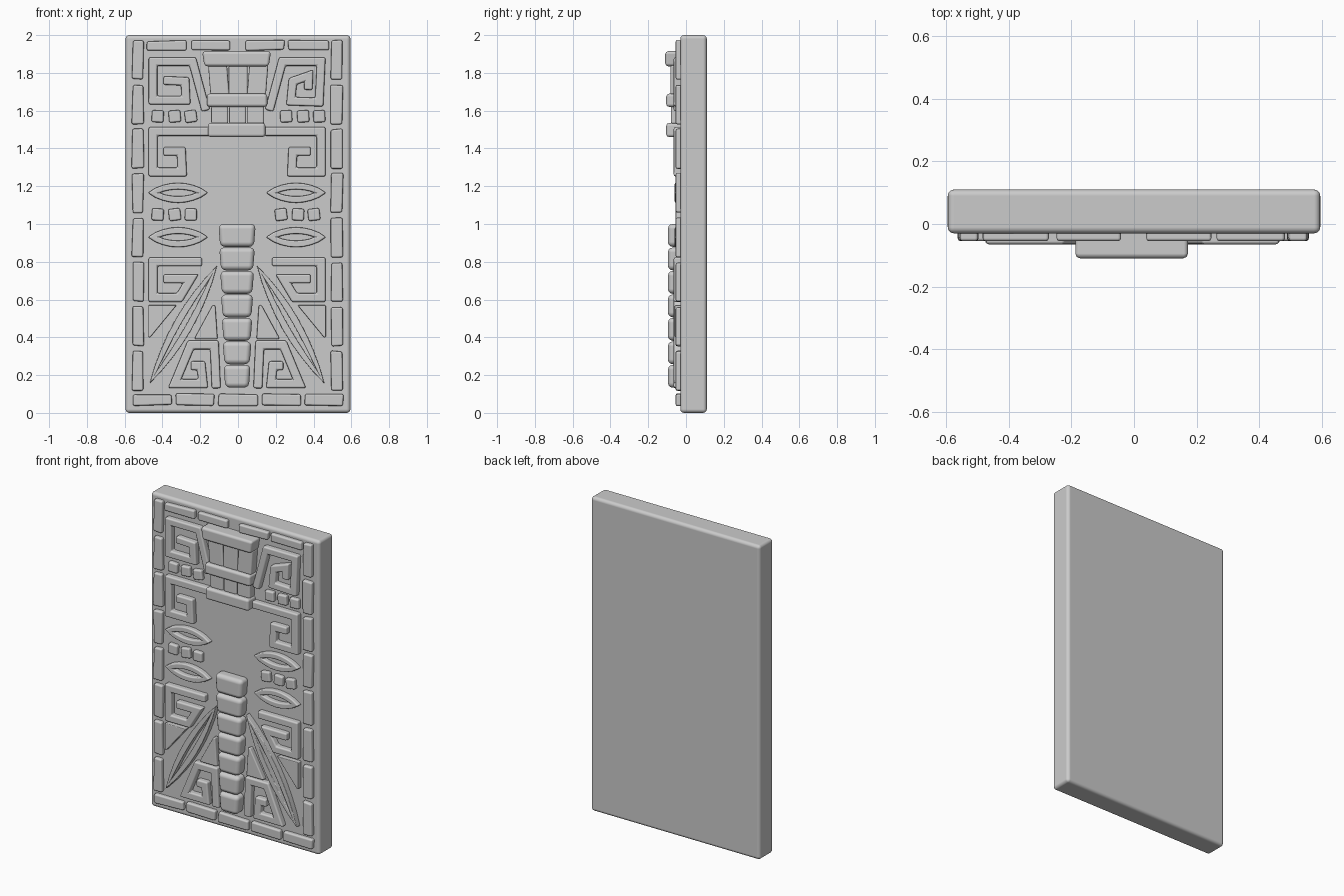
import bpy, bmesh, math, random
from mathutils import Vector

if "Cube" in bpy.data.objects:
    bpy.data.objects.remove(bpy.data.objects["Cube"])

random.seed(4)
AXIS = -0.005   # relief mirror line
BACK = -0.015   # reliefs sink slightly into the slab


def finish(name, bm, bevel, segments=2):
    bmesh.ops.recalc_face_normals(bm, faces=bm.faces)
    me = bpy.data.meshes.new(name)
    bm.to_mesh(me)
    bm.free()
    for p in me.polygons:
        p.use_smooth = True
    ob = bpy.data.objects.new(name, me)
    bpy.context.collection.objects.link(ob)
    m = ob.modifiers.new("bevel", 'BEVEL')
    m.width, m.segments, m.limit_method = bevel, segments, 'ANGLE'
    m.harden_normals = True
    return ob


def relief(name, outer, front=-0.065, bevel=0.01, inner=None, back=BACK, segments=2):
    """Extrude an x/z outline, optionally with a matching hole loop."""
    bm = bmesh.new()
    o = [bm.verts.new((x, back, z)) for x, z in outer]
    if inner:
        i = [bm.verts.new((x, back, z)) for x, z in inner]
        n = len(o)
        faces = [bm.faces.new((o[k], o[(k + 1) % n], i[(k + 1) % n], i[k])) for k in range(n)]
    else:
        faces = [bm.faces.new(o)]
    ext = bmesh.ops.extrude_face_region(bm, geom=faces, use_keep_orig=True)
    for v in ext["geom"]:
        if isinstance(v, bmesh.types.BMVert):
            v.co.y = front
    return finish(name, bm, bevel, segments)


def mirror(pts):
    return [(2 * AXIS - x, z) for x, z in pts]


def stroke(path, width=0.045):
    """Outline of a mitred band following a path."""
    p = [Vector(q) for q in path]
    left, right = [], []
    for k, q in enumerate(p):
        a = (q - p[k - 1]).normalized() if k else (p[1] - q).normalized()
        b = (p[k + 1] - q).normalized() if k < len(p) - 1 else a
        na, nb = Vector((-a.y, a.x)), Vector((-b.y, b.x))
        m = (na + nb).normalized()
        off = m * (width / 2 / m.dot(na))
        left.append(tuple(q + off))
        right.append(tuple(q - off))
    return left + right[::-1]


def lens(a, b, w, length=1.0, power=1.0, n=8):
    """Pointed leaf outline between two tips."""
    a, b = Vector(a), Vector(b)
    c, h = (a + b) / 2, (b - a) / 2 * length
    side = Vector((-h.y, h.x)).normalized()
    pts = []
    for k in range(2 * n):
        t = math.pi * k / n
        s = math.sin(t)
        pts.append(tuple(c + h * (1 - 2 * (k if k <= n else 2 * n - k) / n)
                         + side * w * math.copysign(abs(s) ** power, s)))
    return pts


def tile(name, x0, x1, z0, z1, front=-0.055, j=0.004, taper=0.0, **kw):
    r = lambda: random.uniform(-j, j)
    pts = [(x0 + taper, z0), (x1 - taper, z0), (x1, z1), (x0, z1)]
    return relief(name, [(x + r(), z + r()) for x, z in pts], front, **kw)


# slab
relief("slab", [(-0.595, 0), (0.595, 0), (0.595, 2), (-0.595, 2)],
       front=-0.03, bevel=0.02, back=0.11, segments=4)

# border tiles
for k in range(8):
    z = 0.12 + k * 0.235
    tile("border_left", -0.56, -0.50, z, z + 0.207)
    tile("border_right", 0.492, 0.555, z, z + 0.207)
for x0, x1 in [(-0.48, -0.27), (-0.25, -0.045), (0.04, 0.245), (0.265, 0.48)]:
    tile("border_top", x0, x1, 1.92, 1.97)
for k in range(5):
    x = -0.56 + k * 0.228
    tile("border_bottom", x, x + 0.207, 0.04, 0.10)

# crown: three heavy blocks with small tiles between
tile("crown_top", -0.19, 0.175, 1.835, 1.915, -0.11, 0, 0.012, bevel=0.016)
tile("crown_middle", -0.165, 0.155, 1.62, 1.69, -0.105, 0, bevel=0.016)
tile("crown_base", -0.16, 0.145, 1.46, 1.535, -0.105, 0, bevel=0.016)
for k in range(3):
    sx = (k - 1) * 0.012
    x = -0.158 + k * 0.109
    relief("crown_tile_upper", [(x - sx, 1.685), (x + 0.1 - sx, 1.685),
                                (x + 0.1, 1.84), (x, 1.84)], -0.083)
    x = -0.142 + k * 0.095
    tile("crown_tile_lower", x, x + 0.09, 1.53, 1.625, -0.08, 0)

# square spirals
upper_left = [(-.17, 1.60), (-.24, 1.86), (-.45, 1.86), (-.45, 1.655),
              (-.275, 1.655), (-.28, 1.755), (-.395, 1.76)]
upper_right = [(.165, 1.60), (.235, 1.86), (.44, 1.86), (.43, 1.645),
               (.28, 1.65), (.29, 1.755), (.375, 1.785), (.372, 1.71)]
relief("spiral_upper_left", stroke(upper_left))
relief("spiral_upper_right", stroke(upper_right))
middle = [(-.15, 1.49), (-.45, 1.49), (-.45, 1.275), (-.295, 1.275),
          (-.3, 1.385), (-.395, 1.385)]
lower = [(-.19, .80), (-.45, .80), (-.45, .61), (-.31, .61), (-.25, .71), (-.395, .71)]
foot = [(-.115, .13), (-.125, .36), (-.25, .36), (-.335, .155), (-.185, .155),
        (-.195, .25), (-.25, .25)]
for label, path in [("middle", middle), ("lower", lower), ("foot", foot)]:
    pts = stroke(path, 0.047)
    relief("spiral_%s_left" % label, pts)
    relief("spiral_%s_right" % label, mirror(pts))

# small square studs, slightly turned
for z, cols in [(1.57, (-.425, -.335, -.25, .255, .345, .43)),
                (1.05, (-.425, -.335, -.25, .228, .318, .402))]:
    for x in cols:
        t = random.uniform(-0.15, 0.15) + math.pi / 4
        relief("stud", [(x + 0.045 * math.cos(t + q * math.pi / 2),
                         z + 0.045 * math.sin(t + q * math.pi / 2)) for q in range(4)], -0.055)

# eye-shaped rings, feathers and corner wedges, mirrored
for flip, side in [(lambda p: p, "left"), (mirror, "right")]:
    for z in (1.165, 0.93):
        a, b = (-.477, z), (-.158, z)
        relief("eye_ring_" + side, flip(lens(a, b, .053, power=.75)), -0.06, 0.008,
               flip(lens(a, b, .018, .6, .75)))
    a, b = (-.11, .78), (-.468, .155)
    relief("feather_" + side, flip(lens(a, b, .05, power=.85)), -0.065, 0.008,
           flip(lens(a, b, .013, .76)))
    relief("wedge_outer_" + side, flip([(-.475, .57), (-.325, .57), (-.465, .40), (-.475, .40)]), -0.06)
    relief("wedge_inner_" + side, flip([(-.135, .57), (-.12, .57), (-.108, .39), (-.23, .39), (-.225, .405)]), -0.06)

# spine of stacked blocks, narrowing downward
for k in range(7):
    z = 1.0 - k * 0.1243
    w = 0.099 - k * 0.0045
    tile("spine_block", AXIS - w, AXIS + w, z - 0.121, z, -0.096, 0, 0.01,
         bevel=0.026, segments=3)
